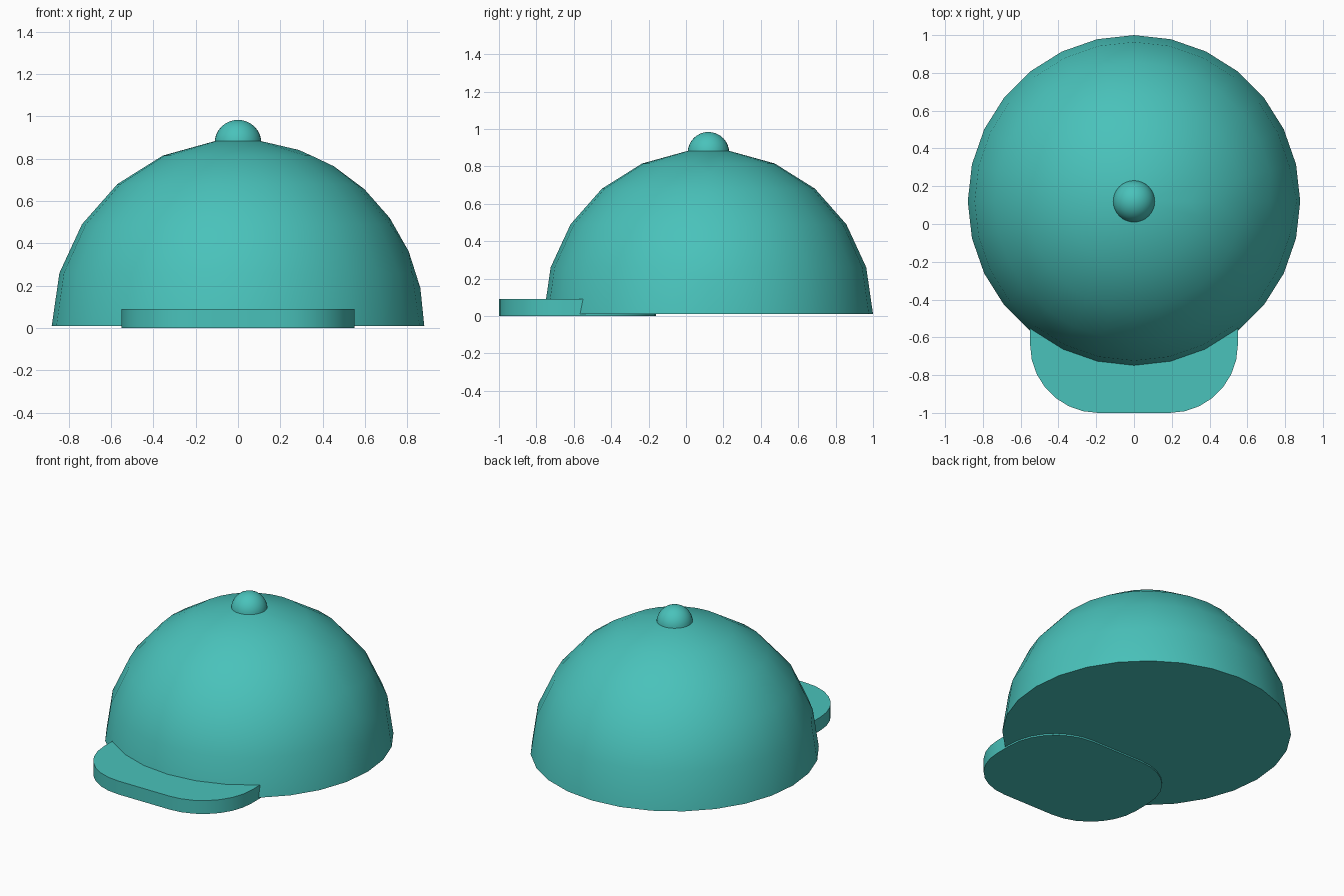
import bpy, bmesh, math
from math import sin, cos, radians, pi

if "Cube" in bpy.data.objects:
    bpy.data.objects.remove(bpy.data.objects["Cube"])

teal = bpy.data.materials.new("teal")
teal.diffuse_color = (0.067, 0.54, 0.495, 1)
teal.use_nodes = True
teal.node_tree.nodes["Principled BSDF"].inputs["Base Color"].default_value = teal.diffuse_color


def finish(name, bm, angle=35):
    bmesh.ops.recalc_face_normals(bm, faces=bm.faces)
    me = bpy.data.meshes.new(name)
    bm.to_mesh(me)
    bm.free()
    me.materials.append(teal)
    ob = bpy.data.objects.new(name, me)
    bpy.context.collection.objects.link(ob)
    bpy.ops.object.select_all(action='DESELECT')
    ob.select_set(True)
    bpy.context.view_layer.objects.active = ob
    bpy.ops.object.shade_smooth_by_angle(angle=radians(angle))
    return ob


def stitch(bm, a, b):
    """Fill the strip between two columns, which may differ in row count."""
    if len(a) == len(b):
        for i in range(len(a) - 1):
            bm.faces.new((a[i], b[i], b[i + 1], a[i + 1]))
        return
    i = j = 0
    na, nb = len(a) - 1, len(b) - 1
    while i < na or j < nb:
        if j == nb or (i < na and (i + 1) / na <= (j + 1) / nb):
            bm.faces.new((a[i], b[j], a[i + 1]))
            i += 1
        else:
            bm.faces.new((a[i], b[j], b[j + 1]))
            j += 1


# crown: 28-sided dome, five rows, with a finer seven-row seam on the +x side
R, CY, BASE, TOP, SEG = 0.88, 0.12, 0.01, radians(82.75), 28
bm = bmesh.new()
cols = []
for s in range(SEG):
    t = 2 * pi * s / SEG
    rows = 7 if s == 0 else 5
    col = []
    for r in range(rows + 1):
        p = TOP * r / rows
        col.append(bm.verts.new((R * cos(p) * cos(t), CY + R * cos(p) * sin(t), BASE + R * sin(p))))
    cols.append(col)
for s in range(SEG):
    stitch(bm, cols[s], cols[(s + 1) % SEG])
bm.faces.new([c[0] for c in cols])
bm.faces.new([c[-1] for c in cols])
finish("crown", bm)

# button: small half ball on top of the crown
bm = bmesh.new()
bmesh.ops.create_uvsphere(bm, u_segments=32, v_segments=16, radius=0.111)
bmesh.ops.bisect_plane(bm, geom=bm.verts[:] + bm.edges[:] + bm.faces[:], dist=1e-5,
                       plane_co=(0, 0, 0), plane_no=(0, 0, 1), clear_inner=True)
bmesh.ops.holes_fill(bm, edges=[e for e in bm.edges if e.is_boundary])
bmesh.ops.translate(bm, verts=bm.verts, vec=(0, CY, 0.873))
finish("top_button", bm)

# brim: rounded rectangular plate running under the crown
CORNER, STEPS = 0.36, 7
bm = bmesh.new()
outline = []
for k, (sx, cy) in enumerate(((0.19, -0.52), (-0.19, -0.52), (-0.19, -0.64), (0.19, -0.64))):
    for i in range(STEPS + 1):
        a = pi / 2 * (k + i / STEPS)
        outline.append(bm.verts.new((sx + CORNER * cos(a), cy + CORNER * sin(a), 0)))
face = bm.faces.new(outline)
ext = bmesh.ops.extrude_face_region(bm, geom=[face], use_keep_orig=True)
bmesh.ops.translate(bm, vec=(0, 0, 0.09),
                    verts=[v for v in ext["geom"] if isinstance(v, bmesh.types.BMVert)])
finish("brim", bm)
